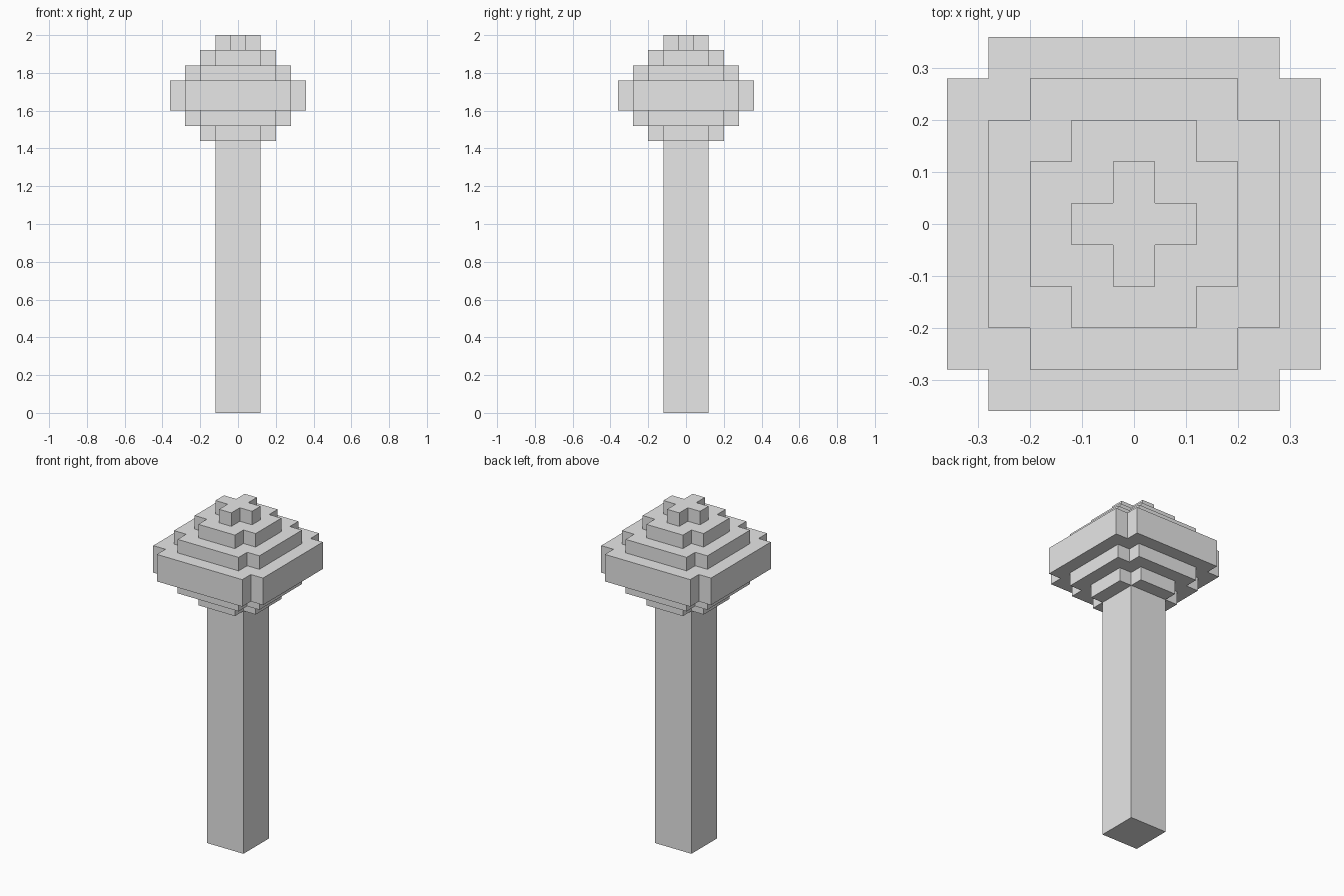
import bpy
import bmesh

cube = bpy.data.objects.get("Cube")
if cube:
    bpy.data.objects.remove(cube, do_unlink=True)

UNIT = 0.08  # edge of one block

grey = bpy.data.materials.new("light_grey")
grey.use_nodes = True
colour = (0.8, 0.8, 0.8, 1)
grey.diffuse_color = colour
grey.node_tree.nodes["Principled BSDF"].inputs["Base Color"].default_value = colour


def square(half):
    """Outline of a square, counter-clockwise."""
    return [(half, -half), (half, half), (-half, half), (-half, -half)]


def notched_square(half):
    """Outline of a square with one block cut from each corner."""
    inner = half - UNIT
    points = []
    x, y = 1, 0
    for _ in range(4):
        for along, across in ((half, -inner), (half, inner), (inner, inner)):
            points.append((along * x - across * y, along * y + across * x))
        x, y = -y, x
    return points


def loft(name, rings):
    """Join outlines at rising heights into one closed solid."""
    bm = bmesh.new()
    loops = [[bm.verts.new((x, y, z)) for x, y in outline] for outline, z in rings]
    count = len(loops[0])
    for low, high in zip(loops, loops[1:]):
        for i in range(count):
            j = (i + 1) % count
            bm.faces.new((low[i], low[j], high[j], high[i]))
    bm.faces.new(loops[0][::-1])
    bm.faces.new(loops[-1])
    bmesh.ops.recalc_face_normals(bm, faces=bm.faces)
    mesh = bpy.data.meshes.new(name)
    bm.to_mesh(mesh)
    bm.free()
    mesh.materials.append(grey)
    obj = bpy.data.objects.new(name, mesh)
    bpy.context.collection.objects.link(obj)
    return obj


# Square post
post_top = 18 * UNIT
post = square(1.5 * UNIT)
loft("post", [(post, 0), (post, post_top)])

# Stepped head: half width and height of each tier in blocks, from the bottom
tiers = [(2.5, 1), (3.5, 1), (4.5, 2), (3.5, 1), (2.5, 1), (1.5, 1)]
rings = []
z = post_top
for half, height in tiers:
    outline = notched_square(half * UNIT)
    rings.append((outline, z))
    z += height * UNIT
    rings.append((outline, z))
loft("stepped_head", rings)
